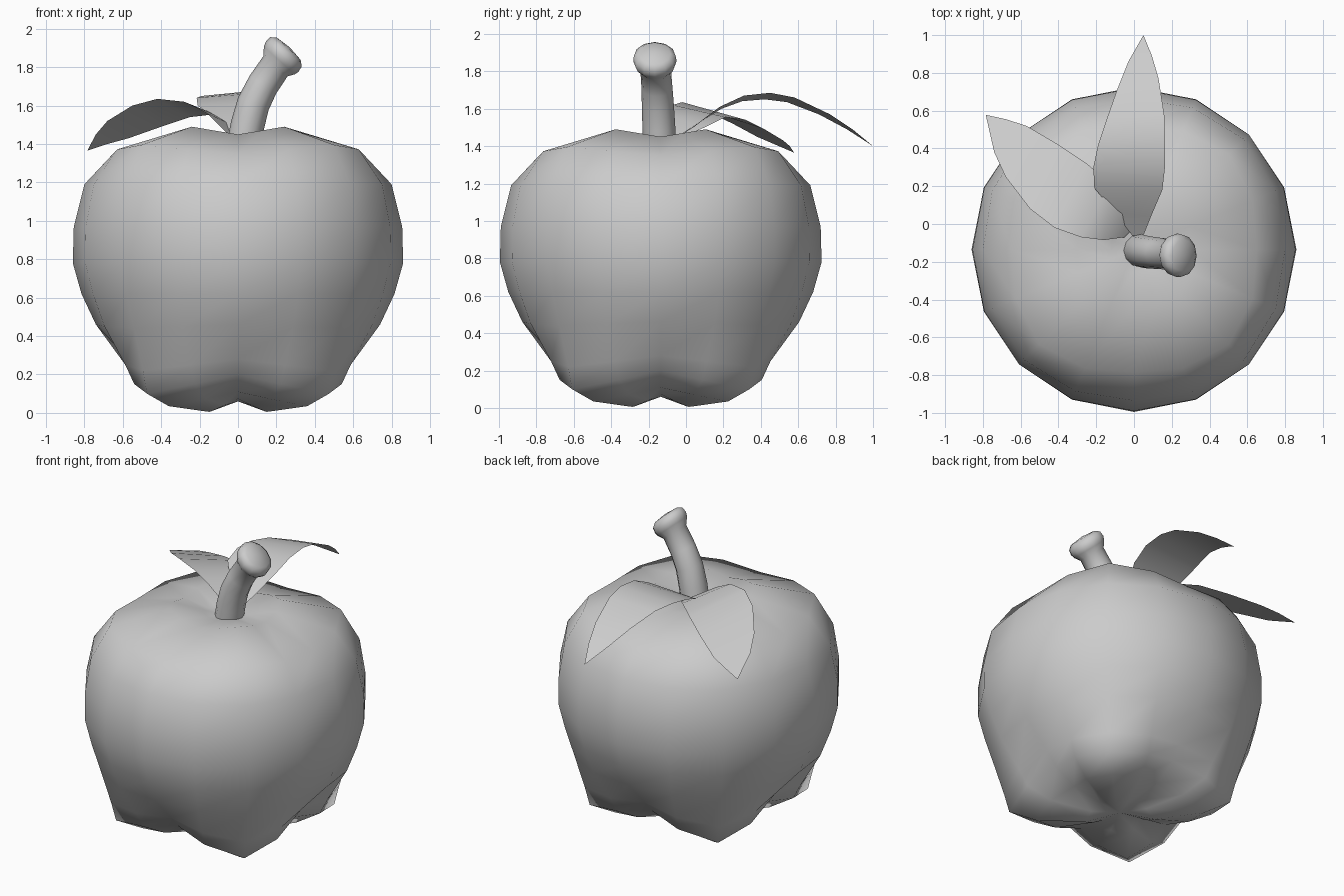
import bpy, math
from mathutils import Vector

cube = bpy.data.objects.get("Cube")
if cube:
    bpy.data.objects.remove(cube, do_unlink=True)

grey = bpy.data.materials.new("plain_grey")
grey.use_nodes = True
grey.diffuse_color = (0.6, 0.6, 0.6, 1)
grey.node_tree.nodes["Principled BSDF"].inputs["Base Color"].default_value = (0.6, 0.6, 0.6, 1)


def add_mesh(name, verts, faces, angle=60):
    mesh = bpy.data.meshes.new(name)
    mesh.from_pydata(verts, [], faces)
    mesh.materials.append(grey)
    mesh.update()
    obj = bpy.data.objects.new(name, mesh)
    bpy.context.collection.objects.link(obj)
    bpy.ops.object.select_all(action="DESELECT")
    obj.select_set(True)
    bpy.context.view_layer.objects.active = obj
    bpy.ops.object.shade_smooth_by_angle(angle=math.radians(angle))
    return obj


def loft(name, rings, first, last, angle=60):
    """Skin equal rings of points and close both ends with a fan to a pole."""
    n = len(rings[0])
    verts = [first] + [p for ring in rings for p in ring] + [last]
    end = len(verts) - 1
    faces = []
    for k in range(n):
        j = (k + 1) % n
        faces.append((0, 1 + j, 1 + k))
        for i in range(len(rings) - 1):
            a, b = 1 + i * n, 1 + (i + 1) * n
            faces.append((a + k, a + j, b + j, b + k))
        a = 1 + (len(rings) - 1) * n
        faces.append((a + k, a + j, end))
    return add_mesh(name, verts, faces, angle)


# Apple body: each row is (valley radius, valley z, lobe radius, lobe z)
CY = -0.135
profile = [
    (0.15, 0.075, 0.21, 0.005),
    (0.36, 0.11, 0.51, 0.035),
    (0.50, 0.20, 0.67, 0.10),
    (0.57, 0.28, 0.70, 0.22),
    (0.74, 0.46, 0.765, 0.44),
    (0.815, 0.62, 0.82, 0.62),
    (0.86, 0.78, 0.86, 0.78),
    (0.855, 0.97, 0.86, 0.97),
    (0.80, 1.19, 0.825, 1.19),
    (0.65, 1.35, 0.71, 1.395),
    (0.30, 1.45, 0.34, 1.49),
    (0.12, 1.43, 0.13, 1.44),
]
SIDES = 16
rings = []
for r0, z0, r1, z1 in profile:
    ring = []
    for k in range(SIDES):
        a = 2 * math.pi * k / SIDES
        w = (1 - math.cos(4 * a)) / 2          # four lobes on the diagonals
        r = r0 + (r1 - r0) * w
        ring.append((r * math.cos(a), CY + r * math.sin(a), z0 + (z1 - z0) * w))
    rings.append(ring)
loft("apple_body", rings, (0, CY, 0.06), (0, CY, 1.42), 180)

# Stem: bent tube ending in a rounded knob; rows are (x, y, z, radius, lean)
stem_path = [
    (0.030, -0.140, 1.40, 0.088, 8),
    (0.050, -0.145, 1.50, 0.088, 14),
    (0.080, -0.150, 1.61, 0.086, 22),
    (0.130, -0.155, 1.71, 0.083, 33),
    (0.195, -0.162, 1.805, 0.082, 40),
    (0.215, -0.165, 1.835, 0.108, 42),
    (0.230, -0.166, 1.855, 0.116, 43),
    (0.250, -0.167, 1.880, 0.112, 43),
    (0.264, -0.168, 1.896, 0.085, 43),
]
rings = []
for x, y, z, r, lean in stem_path:
    t = math.radians(lean)
    side = Vector((math.cos(t), 0, -math.sin(t)))
    back = Vector((0, 1, 0))
    rings.append([Vector((x, y, z)) + r * (side * math.cos(a) + back * math.sin(a))
                  for a in (2 * math.pi * k / 12 for k in range(12))])
loft("stem", rings, (0.03, -0.14, 1.40), (0.27, -0.168, 1.903))


# Leaves: curved sheets between a left and a right edge, meeting at a tip
def leaf(name, pairs, tip):
    verts = [p for pair in pairs for p in pair] + [tip]
    faces = [(2 * i, 2 * i + 1, 2 * i + 3, 2 * i + 2) for i in range(len(pairs) - 1)]
    n = len(verts)
    faces.append((n - 3, n - 2, n - 1))
    return add_mesh(name, verts, faces, 80)


leaf("back_leaf", [
    ((-0.01, -0.06, 1.44), (0.05, -0.06, 1.44)),
    ((-0.10, 0.06, 1.52), (0.09, 0.04, 1.50)),
    ((-0.21, 0.19, 1.60), (0.15, 0.18, 1.61)),
    ((-0.215, 0.30, 1.64), (0.165, 0.31, 1.67)),
    ((-0.19, 0.42, 1.65), (0.165, 0.45, 1.685)),
    ((-0.15, 0.54, 1.635), (0.16, 0.58, 1.66)),
    ((-0.09, 0.71, 1.57), (0.13, 0.77, 1.57)),
    ((-0.03, 0.86, 1.49), (0.095, 0.89, 1.49)),
], (0.05, 1.0, 1.40))

leaf("right_leaf", [
    ((-0.05, -0.07, 1.45), (0.0, -0.02, 1.45)),
    ((-0.16, -0.085, 1.56), (-0.03, 0.10, 1.50)),
    ((-0.28, -0.07, 1.62), (-0.12, 0.21, 1.555)),
    ((-0.42, -0.02, 1.635), (-0.25, 0.32, 1.54)),
    ((-0.55, 0.08, 1.60), (-0.40, 0.42, 1.49)),
    ((-0.68, 0.25, 1.52), (-0.57, 0.52, 1.43)),
    ((-0.74, 0.38, 1.45), (-0.68, 0.555, 1.40)),
], (-0.785, 0.578, 1.365))
